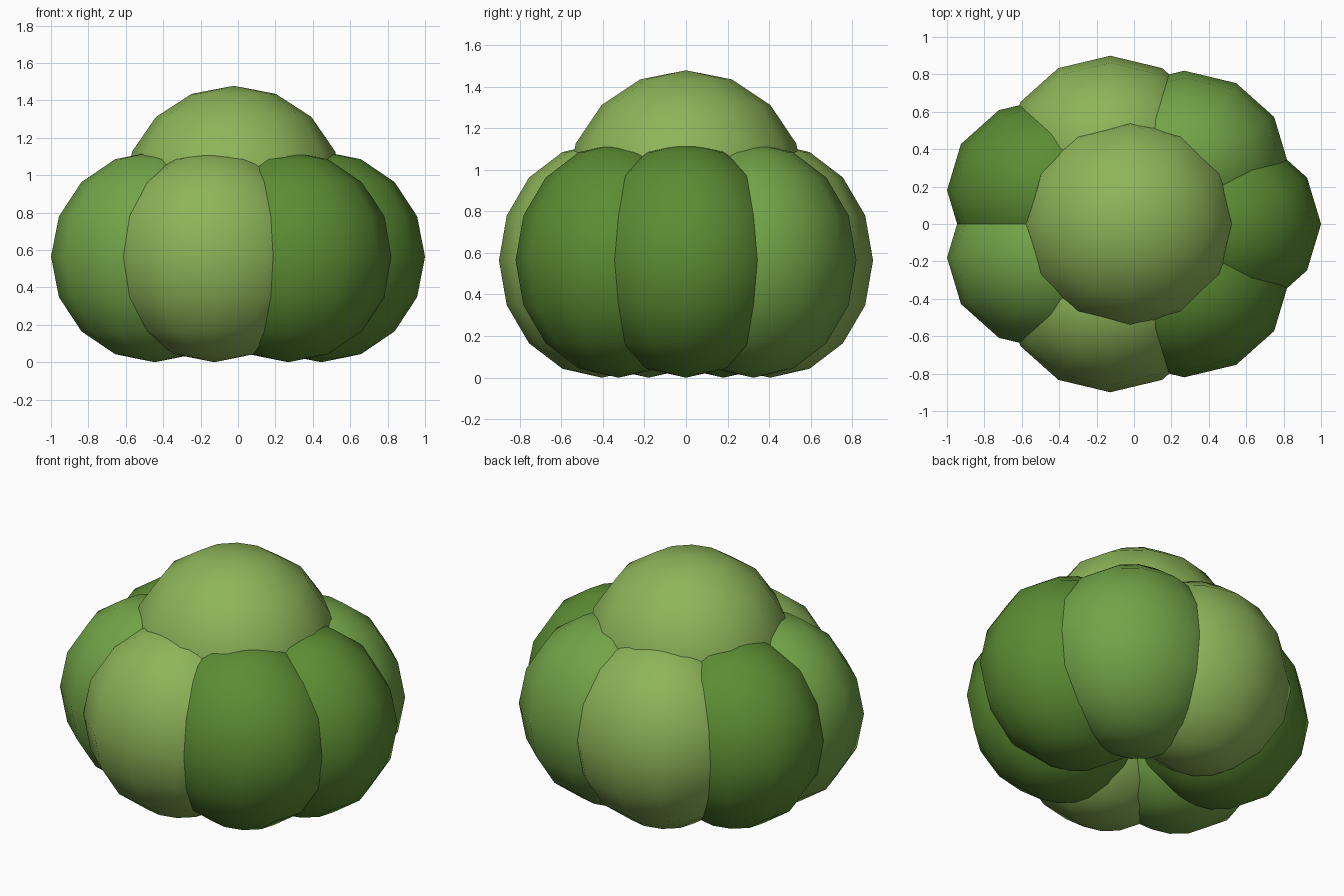
import bpy
from math import cos, sin, tau

if "Cube" in bpy.data.objects:
    bpy.data.objects.remove(bpy.data.objects["Cube"])


def leaf_material(name, color):
    mat = bpy.data.materials.new(name)
    mat.diffuse_color = (*color, 1)
    mat.use_nodes = True
    mat.node_tree.nodes["Principled BSDF"].inputs["Base Color"].default_value = mat.diffuse_color
    return mat


dark = leaf_material("dark_green", (0.107, 0.263, 0.033))
medium = leaf_material("medium_green", (0.17, 0.37, 0.064))
light = leaf_material("light_green", (0.27, 0.46, 0.10))


def clump(name, center, radii, mat):
    bpy.ops.mesh.primitive_uv_sphere_add(segments=12, ring_count=8, radius=1, location=center)
    ob = bpy.context.object
    ob.name = name
    ob.scale = radii
    bpy.ops.object.transform_apply(location=False, rotation=False, scale=True)
    bpy.ops.object.shade_smooth()
    ob.data.materials.append(mat)


# Ring of seven overlapping foliage clumps
CENTER_X = -0.023
for i in range(7):
    a = tau * i / 7
    clump(f"outer_foliage_{i + 1}",
          (CENTER_X + 0.468 * cos(a), 0.415 * sin(a), 0.564),
          (0.555, 0.495, 0.564),
          (dark, medium, light)[i % 3])

# Crown clump on top
clump("top_foliage", (CENTER_X, 0, 0.908), (0.588, 0.574, 0.57), light)
